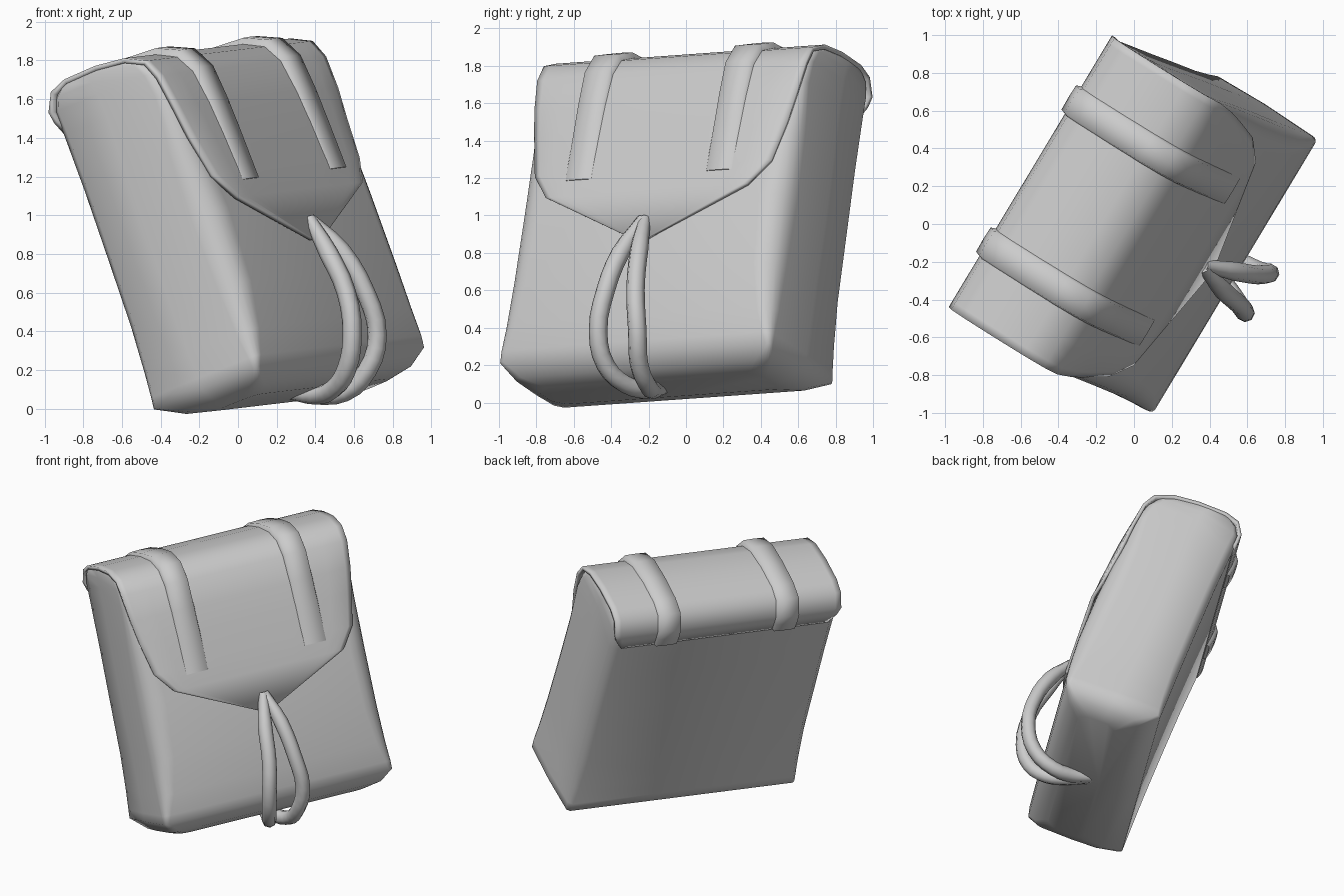
import bpy, bmesh, math
from mathutils import Vector

if "Cube" in bpy.data.objects:
    bpy.data.objects.remove(bpy.data.objects["Cube"])

# Tilted bag frame: w across, d towards the front flap, u up the back panel
ORIGIN = Vector((0.0, 0.06, 0.05))
W = Vector((0.514, 0.855, 0.061))
D = Vector((0.800, -0.504, 0.325))
U = Vector((-0.309, 0.118, 0.944))

canvas = bpy.data.materials.new("grey_canvas")
canvas.diffuse_color = (0.6, 0.6, 0.6, 1)
canvas.use_nodes = True
canvas.node_tree.nodes["Principled BSDF"].inputs["Base Color"].default_value = canvas.diffuse_color


def place(w, d, u):
    return ORIGIN + W * w + D * d + U * u


def finish(obj, angle=40):
    obj.data.materials.append(canvas)
    bpy.ops.object.select_all(action='DESELECT')
    obj.select_set(True)
    bpy.context.view_layer.objects.active = obj
    bpy.ops.object.shade_smooth_by_angle(angle=math.radians(angle))


def make_mesh(name, rows, closed=False):
    """Skin rows of points; closed rows become a capped loft."""
    bm = bmesh.new()
    grid = [[bm.verts.new(p) for p in row] for row in rows]
    n = len(grid[0])
    for a, b in zip(grid, grid[1:]):
        for j in range(n if closed else n - 1):
            k = (j + 1) % n
            bm.faces.new((a[j], a[k], b[k], b[j]))
    if closed:
        bm.faces.new(grid[0])
        bm.faces.new(grid[-1])
        bmesh.ops.recalc_face_normals(bm, faces=bm.faces)
    mesh = bpy.data.meshes.new(name)
    bm.to_mesh(mesh)
    bm.free()
    obj = bpy.data.objects.new(name, mesh)
    bpy.context.collection.objects.link(obj)
    return obj


# Body: rounded rectangles lofted upwards
# (u, back d, front d, half width, front radius, back chamfer)
def body_ring(u, d0, d1, hw, r, c):
    half = [(0.0, d0), (hw - c, d0), (hw, d0 + c), (hw + 0.008, (d0 + d1 - r) / 2)]
    for i in range(6):
        a = math.radians(90 * i / 5)
        half.append((hw - r + r * math.cos(a), d1 - r + r * math.sin(a)))
    half.append((0.0, d1))
    left = [(-w, d) for w, d in half[-2:0:-1]]
    return [place(w, d, u) for w, d in half + left]


sections = [(-0.11, 0.26, 0.52, 0.70, 0.08, 0.05), (-0.075, 0.12, 0.61, 0.79, 0.06, 0.04),
            (0.0, -0.01, 0.67, 0.85, 0.03, 0.02), (0.06, -0.01, 0.685, 0.85, 0.05, 0.03),
            (0.2, -0.01, 0.70, 0.845, 0.09, 0.04), (0.45, -0.01, 0.715, 0.84, 0.13, 0.05),
            (0.85, -0.015, 0.71, 0.84, 0.15, 0.05), (1.2, -0.022, 0.68, 0.838, 0.12, 0.05),
            (1.5, -0.035, 0.655, 0.837, 0.07, 0.05), (1.63, -0.035, 0.62, 0.835, 0.06, 0.04),
            (1.70, -0.01, 0.57, 0.835, 0.05, 0.04), (1.745, 0.04, 0.46, 0.832, 0.05, 0.04),
            (1.764, 0.13, 0.34, 0.83, 0.04, 0.04)]
finish(make_mesh("bag_body", [body_ring(*s) for s in sections], closed=True), 75)

# Flap: shield outline running up the front, over the top and down the back
# (d, u, half width, corner wrap)
flap_rows = [(0.755, 0.62, 0.05, 0), (0.75, 0.89, 0.63, 0.08), (0.74, 1.03, 0.74, 0.07),
             (0.72, 1.25, 0.79, 0.05), (0.70, 1.42, 0.82, 0.03), (0.665, 1.60, 0.84, 0.015),
             (0.60, 1.70, 0.84, 0.0), (0.48, 1.755, 0.84, 0), (0.30, 1.775, 0.84, 0),
             (0.10, 1.77, 0.84, 0), (0.0, 1.735, 0.84, 0), (-0.052, 1.64, 0.84, 0),
             (-0.05, 1.58, 0.82, 0), (-0.042, 1.51, 0.77, 0)]
fractions = [-1, -0.95, -0.88, -0.78, -0.4, 0, 0.4, 0.78, 0.88, 0.95, 1]


def flap_row(d, u, hw, wrap):
    pts = []
    for f in fractions:
        w = f * hw
        bend = max(0.0, abs(w) - 0.58) / 0.24
        pts.append(place(w, d - wrap * bend * bend, u))
    return pts


flap = make_mesh("bag_flap", [flap_row(*r) for r in flap_rows])
solid = flap.modifiers.new("thickness", 'SOLIDIFY')
solid.thickness = 0.025
solid.offset = -1
finish(flap, 50)

# Two low, soft-edged straps over the flap, sinking into it at the front
path = [(0.745, 0.98)] + [r[:2] for r in flap_rows[3:]]
lifts = [0.003, 0.012, 0.02, 0.033, 0.038, 0.032, 0.022, 0.018, 0.024, 0.027, 0.025, 0.02]
for side, centre in (("near", -0.44), ("far", 0.44)):
    rows = []
    for i, ((d, u), lift) in enumerate(zip(path, lifts)):
        a, b = path[max(i - 1, 0)], path[min(i + 1, len(path) - 1)]
        t = (Vector(b) - Vector(a)).normalized()
        rows.append([place(centre + o, d + t.y * h, u - t.x * h) for o, h in
                     ((-0.088, -0.01), (-0.075, lift), (0, lift + 0.002),
                      (0.075, lift), (0.088, -0.01))])
    finish(make_mesh(side + "_strap", rows, closed=True), 85)


# Closing loop: two cords that part below the flap tip and meet under the bag
def cord(name, points):
    curve = bpy.data.curves.new(name, 'CURVE')
    curve.dimensions = '3D'
    curve.bevel_depth = 0.05
    curve.bevel_resolution = 2
    curve.resolution_u = 3
    curve.use_fill_caps = True
    spline = curve.splines.new('BEZIER')
    spline.bezier_points.add(len(points) - 1)
    for i, (bp, co) in enumerate(zip(spline.bezier_points, points)):
        bp.co = co
        bp.handle_left_type = bp.handle_right_type = 'AUTO'
        bp.radius = 0.65 if i in (0, len(points) - 1) else 1.0
    obj = bpy.data.objects.new(name, curve)
    bpy.context.collection.objects.link(obj)
    bpy.ops.object.select_all(action='DESELECT')
    obj.select_set(True)
    bpy.context.view_layer.objects.active = obj
    bpy.ops.object.convert(target='MESH')
    finish(bpy.context.view_layer.objects.active, 60)


cord("outer_cord", [(0.37, -0.22, 0.98), (0.53, -0.25, 0.82), (0.66, -0.27, 0.6),
                    (0.72, -0.26, 0.38), (0.67, -0.25, 0.2), (0.55, -0.2, 0.085),
                    (0.4, -0.17, 0.07), (0.26, -0.11, 0.08)])
cord("inner_cord", [(0.37, -0.23, 0.98), (0.47, -0.35, 0.8), (0.56, -0.43, 0.6),
                    (0.59, -0.47, 0.38), (0.56, -0.43, 0.2), (0.49, -0.33, 0.1),
                    (0.4, -0.22, 0.07), (0.26, -0.13, 0.08)])
